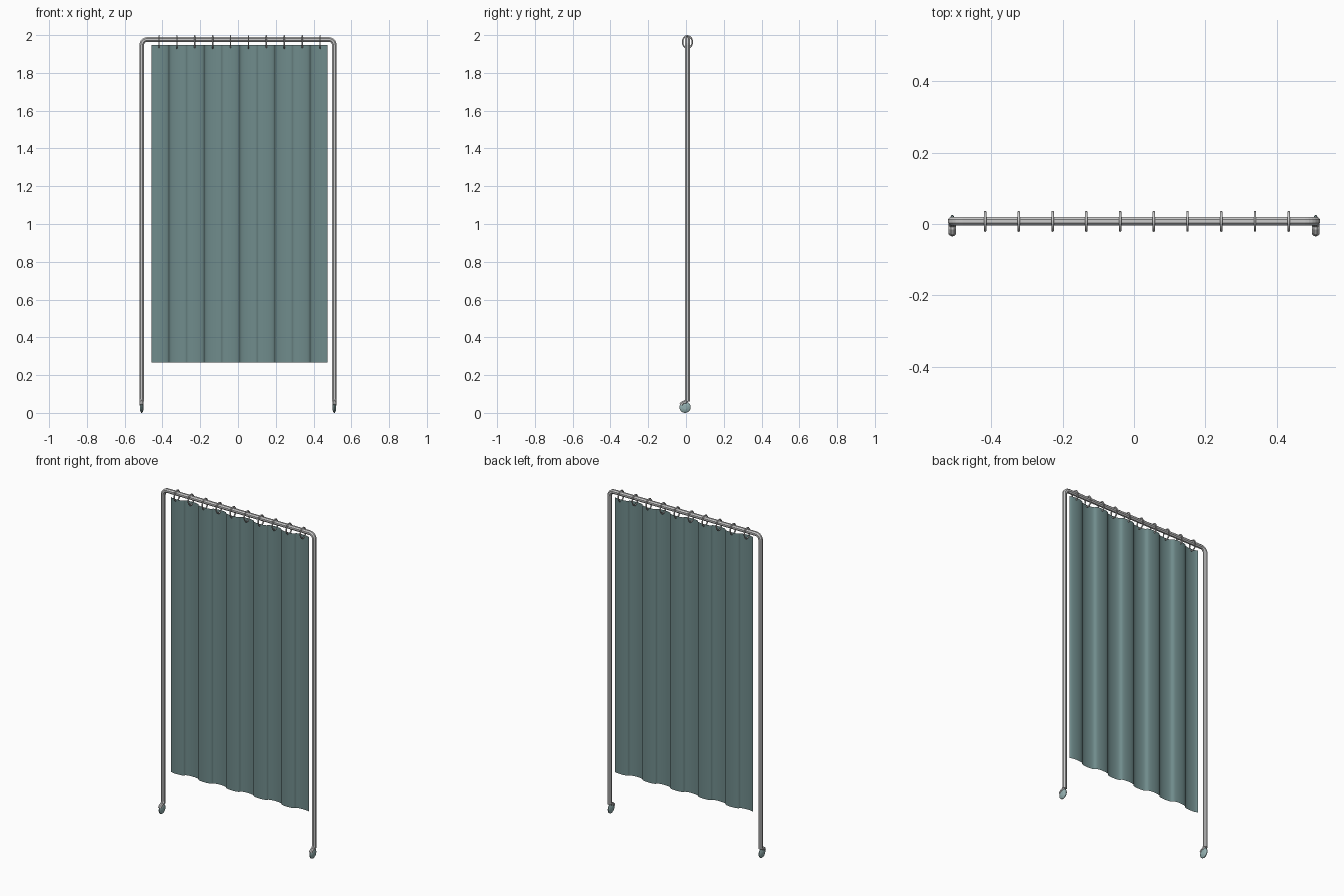
import bpy, bmesh, math
from mathutils import Matrix

if "Cube" in bpy.data.objects:
    bpy.data.objects.remove(bpy.data.objects["Cube"])

fabric = bpy.data.materials.new("teal_fabric")
fabric.diffuse_color = (0.16, 0.26, 0.26, 1)
fabric.use_nodes = True
fabric.node_tree.nodes["Principled BSDF"].inputs["Base Color"].default_value = fabric.diffuse_color
rubber = bpy.data.materials.new("teal_rubber")
rubber.diffuse_color = (0.30, 0.44, 0.44, 1)
rubber.use_nodes = True
rubber.node_tree.nodes["Principled BSDF"].inputs["Base Color"].default_value = rubber.diffuse_color
Y = 0.008          # depth of the rail
POST = 0.51        # half distance between posts


def finish(bm, name, mat=None, smooth=True):
    me = bpy.data.meshes.new(name)
    bm.to_mesh(me)
    bm.free()
    for p in me.polygons:
        p.use_smooth = smooth
    ob = bpy.data.objects.new(name, me)
    bpy.context.collection.objects.link(ob)
    if mat:
        me.materials.append(mat)
    return ob


def tube(name, points, radius):
    """Flat-sided octagonal tube along a path."""
    cu = bpy.data.curves.new(name, 'CURVE')
    cu.dimensions = '3D'
    cu.bevel_depth = radius
    cu.bevel_resolution = 2
    cu.use_fill_caps = True
    sp = cu.splines.new('POLY')
    sp.use_smooth = False
    sp.points.add(len(points) - 1)
    for p, co in zip(sp.points, points):
        p.co = (*co, 1)
        p.tilt = math.pi / 8
    ob = bpy.data.objects.new(name, cu)
    bpy.context.collection.objects.link(ob)
    return ob


# Frame: one bent tube with rounded top corners
top, bend = 1.977, 0.03
path = [(-POST, Y, 0.06)]
for side, start in ((-1, 180), (1, 90)):
    for i in range(7):
        a = math.radians(start - 15 * i)
        path.append((side * (POST - bend) + bend * math.cos(a), Y,
                     top - bend + bend * math.sin(a)))
path.append((POST, Y, 0.06))
tube("frame", path, 0.0132)

# Curtain: half-elliptical pleats alternating back and forth
x0, pleat, pleats, depth, steps = -0.459, 0.0934, 10, 0.012, 12
bm = bmesh.new()
cols = []
for k in range(pleats):
    for i in range(steps + (k == pleats - 1)):
        t = math.pi * i / steps
        x = x0 + pleat * (k + 0.5 - 0.5 * math.cos(t))
        y = Y - 0.001 + depth * math.sin(t) * (1 if k % 2 else -1)
        cols.append([bm.verts.new((x, y, z)) for z in (0.268, 1.947)])
for a, b in zip(cols, cols[1:]):
    bm.faces.new((a[0], b[0], b[1], a[1]))
finish(bm, "curtain", fabric)

# Curtain rings, one per pleat
for k in range(pleats):
    bpy.ops.mesh.primitive_torus_add(
        major_radius=0.0275, minor_radius=0.004, major_segments=20,
        minor_segments=6, rotation=(0, math.pi / 2, 0),
        location=(-0.418 + 0.0947 * k, 0.0075, 1.9635))
    ring = bpy.context.object
    ring.name = f"curtain_ring_{k + 1}"
    ring.scale = (1.16, 0.94, 1)
    bpy.ops.object.shade_smooth()

# Castors: tapered wheel and curved hood
for side, label in ((-1, "left"), (1, "right")):
    px = side * POST
    bm = bmesh.new()
    profile = [(-0.010, 0), (-0.010, 0.012), (-0.006, 0.024), (-0.002, 0.03),
               (0.002, 0.03), (0.006, 0.024), (0.010, 0.012), (0.010, 0)]
    vs = [bm.verts.new((x, 0, r)) for x, r in profile]
    es = [bm.edges.new(e) for e in zip(vs, vs[1:])]
    bmesh.ops.spin(bm, geom=vs + es, cent=(0, 0, 0), axis=(1, 0, 0),
                   angle=2 * math.pi, steps=20)
    bmesh.ops.remove_doubles(bm, verts=bm.verts, dist=1e-5)
    bmesh.ops.recalc_face_normals(bm, faces=bm.faces)
    bmesh.ops.transform(bm, matrix=Matrix.Translation((px, -0.005, 0.03)), verts=bm.verts)
    finish(bm, f"castor_wheel_{label}", rubber, False)

    hood = [(px, Y, 0.085), (px, 0.004, 0.068)]
    for deg in (85, 110, 135, 160):
        a = math.radians(deg)
        hood.append((px, -0.005 + 0.022 * math.cos(a), 0.034 + 0.022 * math.sin(a)))
    tube(f"castor_hood_{label}", hood, 0.011)
